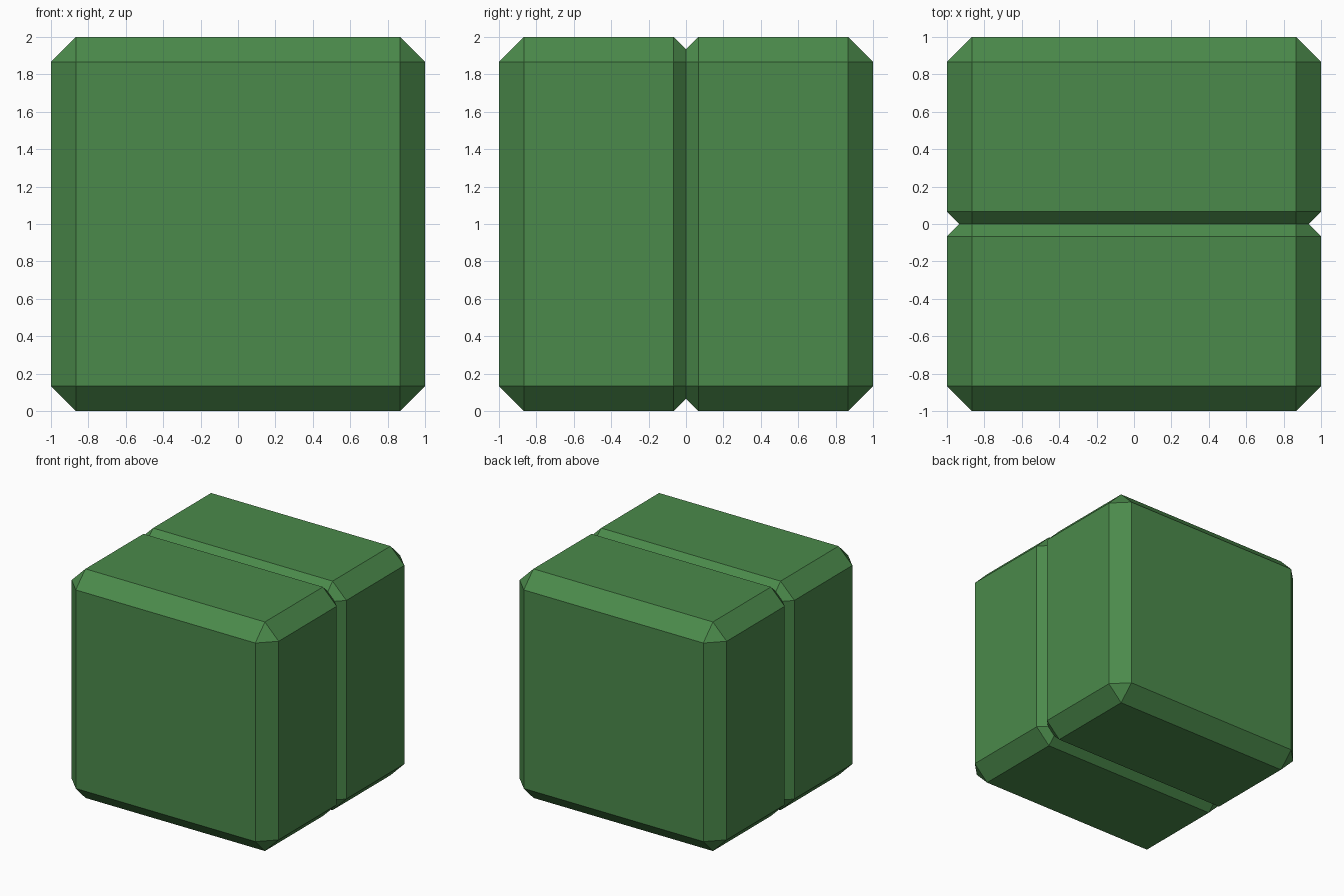
import bpy, bmesh
from mathutils import Matrix

if "Cube" in bpy.data.objects:
    bpy.data.objects.remove(bpy.data.objects["Cube"])

BEVEL = 0.133           # chamfer width; halves overlap by half of it
OVERLAP = BEVEL / 2

green = bpy.data.materials.new("leaf green")
green.diffuse_color = (0.07, 0.255, 0.07, 1)
green.use_nodes = True
green.node_tree.nodes["Principled BSDF"].inputs["Base Color"].default_value = green.diffuse_color

# Front half: chamfered box reaching slightly past the centre plane
length = 1 + OVERLAP
bm = bmesh.new()
bmesh.ops.create_cube(bm, size=1, matrix=Matrix.Translation((0, -1 + length / 2, 1))
                      @ Matrix.Diagonal((2, length, 2, 1)))
bmesh.ops.bevel(bm, geom=bm.edges[:], offset=BEVEL, offset_type='OFFSET',
                segments=1, profile=0.5, affect='EDGES')

# Cut at the centre, leaving a half-chamfer that forms the V groove
bmesh.ops.bisect_plane(bm, geom=bm.verts[:] + bm.edges[:] + bm.faces[:],
                       plane_co=(0, 0, 0), plane_no=(0, 1, 0), clear_outer=True)
mesh = bpy.data.meshes.new("grooved_block")
bm.to_mesh(mesh)
bm.free()
mesh.materials.append(green)

block = bpy.data.objects.new("grooved_block", mesh)
bpy.context.collection.objects.link(block)

# Back half
mirror = block.modifiers.new("back_half", 'MIRROR')
mirror.use_axis = (False, True, False)
mirror.use_clip = True
